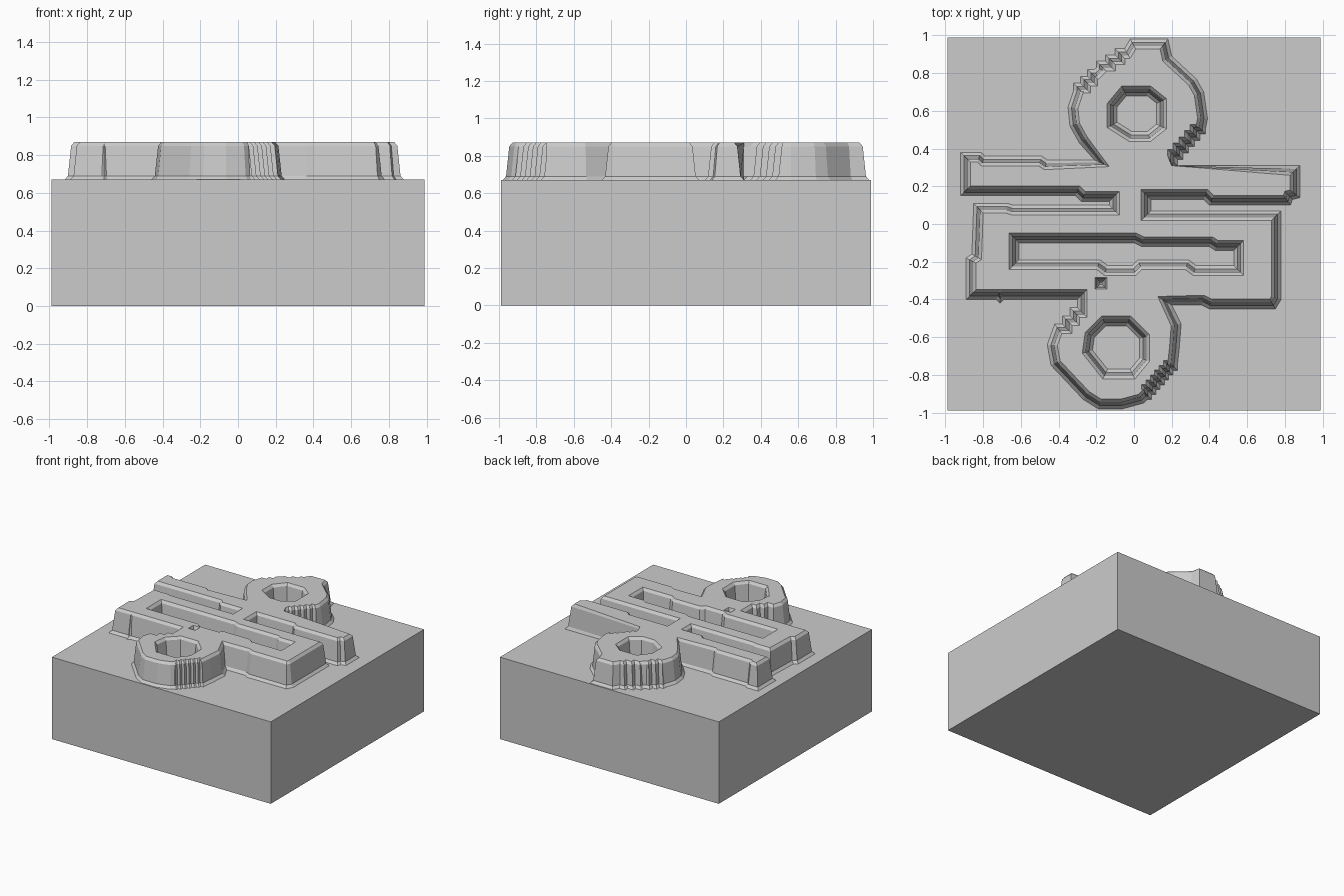
import bpy
import bmesh
from mathutils import Vector

old = bpy.data.objects.get("Cube")
if old:
    bpy.data.objects.remove(old, do_unlink=True)

grey = bpy.data.materials.new("plain_grey")
grey.use_nodes = True
colour = (0.6, 0.6, 0.6, 1)
grey.diffuse_color = colour
grey.node_tree.nodes["Principled BSDF"].inputs["Base Color"].default_value = colour

BASE = 0.67
# Wall profile of the relief: inset from the foot outline, height
WALL = [(0, BASE), (0.018, 0.69), (0.035, 0.85), (0.052, 0.87)]


def add_object(name, bm):
    bmesh.ops.recalc_face_normals(bm, faces=bm.faces)
    mesh = bpy.data.meshes.new(name)
    bm.to_mesh(mesh)
    bm.free()
    mesh.materials.append(grey)
    obj = bpy.data.objects.new(name, mesh)
    bpy.context.collection.objects.link(obj)
    return obj


def path(*points):
    """Points given in hundredths of a unit."""
    return [Vector(p) / 100 for p in points]


def stair(start, end, steps, x_first=True):
    """Stepped line between two points, ends included."""
    a, b = Vector(start) / 100, Vector(end) / 100
    out = [a]
    for i in range(steps):
        p, q = a.lerp(b, i / steps), a.lerp(b, (i + 1) / steps)
        out += [Vector((q.x, p.y)) if x_first else Vector((p.x, q.y)), q]
    return out


def inset(loop, distance):
    """Move a loop to its left side with mitred corners."""
    out = []
    for i, p in enumerate(loop):
        u = (p - loop[i - 1]).normalized()
        v = (loop[(i + 1) % len(loop)] - p).normalized()
        n = Vector((-u.y - v.y, u.x + v.x)).normalized()
        cos = n.dot(Vector((-u.y, u.x)))
        out.append(p + n * distance / max(cos, 0.6))
    return out


# Base block
bm = bmesh.new()
bmesh.ops.create_cube(bm, size=1)
bmesh.ops.scale(bm, vec=(1.98, 1.98, BASE), verts=bm.verts)
bmesh.ops.translate(bm, vec=(0, 0, BASE / 2), verts=bm.verts)
add_object("base_block", bm)

# Foot outline of the relief, counter-clockwise from the back ring
back_ring = (
    stair((20, 31), (38, 51), 6)
    + path((39, 56), (37, 70), (33, 77), (20, 89), (18, 98), (-2, 98))
    + stair((-5, 93), (-20, 83), 3)
    + stair((-21, 82), (-32, 71), 3)
    + path((-35, 62), (-34, 52), (-29, 43), (-21, 34))
)
left_arm = path((-46, 34), (-49, 36), (-79, 36), (-81, 38), (-92, 38),
                (-92, 15), (-31, 15), (-28, 12), (-13, 12), (-13, 10),
                (-64, 10), (-67, 11), (-85, 11), (-86, -16), (-89, -18),
                (-89, -40), (-73, -40), (-71, -42), (-69, -40))
front_ring = (
    stair((-30, -40), (-42, -53), 3, False)
    + path((-46, -64), (-44, -75), (-27, -93), (-19, -98), (-6, -98), (5, -95))
    + stair((7, -93), (23, -75), 7)
    + path((24, -66), (25, -53), (20, -43))
)
right_arm = path((36, -43), (40, -45), (75, -45), (78, -40), (78, 7), (9, 7),
                 (9, 13), (37, 13), (40, 10), (83, 10), (84, 13), (88, 14),
                 (88, 31))
outline = back_ring + left_arm + front_ring + right_arm

# Recesses, clockwise so that their walls open upwards
back_hole = path((-9, 54), (-9, 62), (-4, 68), (7, 68), (12, 64),
                 (12, 53), (7, 49), (-1, 49))
front_hole = path((-22, -67), (-21, -60), (-15, -54), (-4, -54), (3, -61),
                  (3, -71), (-2, -77), (-14, -77))
slot = path((-61, -10), (0, -10), (4, -12), (40, -12), (43, -14), (53, -14),
            (53, -22), (33, -22), (29, -19), (2, -19), (-1, -22), (-14, -22),
            (-18, -19), (-61, -19))
notch = path((-18, -32), (-18, -31), (-17, -31), (-17, -32))

# Raised relief: sloping walls, then one flat top with openings
bm = bmesh.new()
rim = []
for loop in (outline, back_hole, front_hole, slot, notch):
    size = 0.5 if loop is notch else 1
    rings = [[bm.verts.new((*p, z)) for p in inset(loop, d * size)]
             for d, z in WALL]
    for low, high in zip(rings, rings[1:]):
        for i in range(len(low)):
            bm.faces.new((low[i - 1], low[i], high[i], high[i - 1]))
    top = rings[-1]
    rim += [bm.edges.get((top[i - 1], top[i])) for i in range(len(top))]
bmesh.ops.triangle_fill(bm, use_beauty=True, use_dissolve=False,
                        edges=rim, normal=(0, 0, 1))
add_object("raised_relief", bm)
